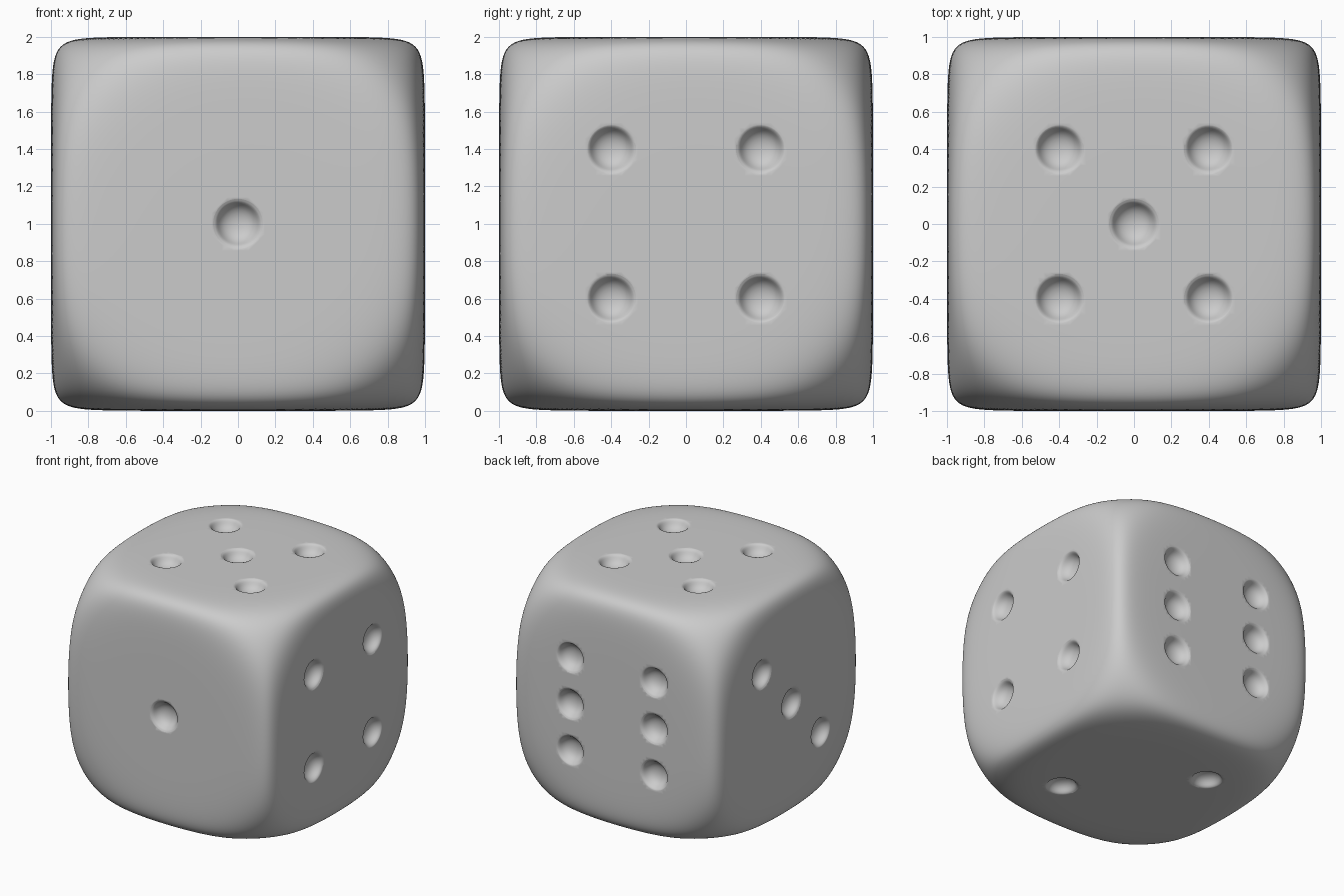
import bpy, bmesh, math
from mathutils import Vector, Matrix

if "Cube" in bpy.data.objects:
    bpy.data.objects.remove(bpy.data.objects["Cube"])

POWER, BALL = 18, 1.45   # blend of a cube with a ball: squarish sides, heavily rounded corners


def add_object(name, bm):
    mesh = bpy.data.meshes.new(name)
    bm.to_mesh(mesh)
    bm.free()
    mesh.shade_smooth()
    obj = bpy.data.objects.new(name, mesh)
    obj.location.z = 1
    bpy.context.collection.objects.link(obj)
    return obj


# Body: finely divided cube, each point pushed out to the rounded shape
bm = bmesh.new()
bmesh.ops.create_cube(bm, size=2)
bmesh.ops.subdivide_edges(bm, edges=bm.edges[:], cuts=69, use_grid_fill=True)
top = 1 + (1 / BALL) ** POWER
for v in bm.verts:
    f = sum(abs(c) ** POWER for c in v.co) + (v.co.length / BALL) ** POWER
    v.co *= (top / f) ** (1 / POWER)
die = add_object("die_body", bm)

# Pip cutter: turned bowl with a softly flared rim
PROFILE = [(0, -.08), (.03, -.078), (.055, -.071), (.075, -.061), (.09, -.048),
           (.101, -.034), (.109, -.021), (.116, -.011), (.124, -.004),
           (.133, -.0005), (.14, .004), (.14, .04), (0, .04)]


def add_pip(bm, matrix):
    verts = [bm.verts.new(matrix @ Vector((r, 0, z))) for r, z in PROFILE]
    edges = [bm.edges.new(pair) for pair in zip(verts, verts[1:])]
    bmesh.ops.spin(bm, geom=verts + edges, cent=matrix.translation,
                   axis=matrix.col[2].xyz, angle=math.tau, steps=40)


# Pip layouts per face: normal, sideways axis, up axis, positions
A = .4
X, Y, Z = Vector((1, 0, 0)), Vector((0, 1, 0)), Vector((0, 0, 1))
CORNERS = [(a, b) for a in (-A, A) for b in (-A, A)]
FACES = [
    (-Y, X, Z, [(0, 0)]),
    (-Z, X, Y, [(A, -A), (-A, A)]),
    (-X, Y, Z, [(A, A), (0, 0), (-A, -A)]),
    (X, Y, Z, CORNERS),
    (Z, X, Y, CORNERS + [(0, 0)]),
    (Y, X, Z, CORNERS + [(-A, 0), (A, 0)]),
]

bm = bmesh.new()
for n, u, v, spots in FACES:
    for a, b in spots:
        m = Matrix((u, v, n)).transposed().to_4x4()
        m.translation = n + u * a + v * b
        add_pip(bm, m)
bmesh.ops.remove_doubles(bm, verts=bm.verts[:], dist=.0005)
bmesh.ops.recalc_face_normals(bm, faces=bm.faces[:])
cutter = add_object("pip_cutter", bm)
cutter.hide_render = True
cutter.display_type = 'WIRE'

# Carve the pips
mod = die.modifiers.new("pips", 'BOOLEAN')
mod.operation = 'DIFFERENCE'
mod.solver = 'EXACT'
mod.object = cutter
